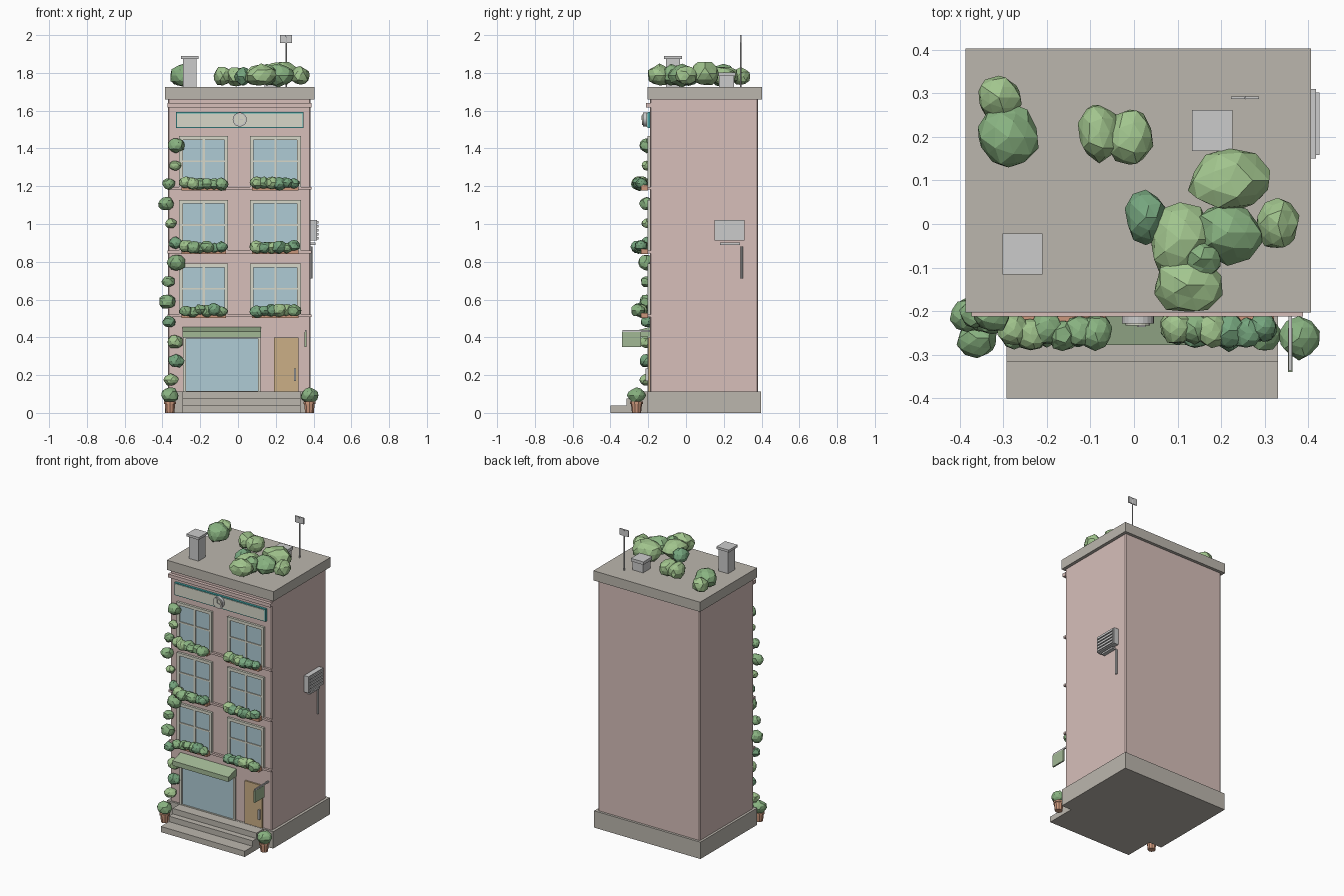
import bpy, bmesh, math, random
from mathutils import Vector

random.seed(4)


def mat(name, col):
    m = bpy.data.materials.new(name)
    m.diffuse_color = (*col, 1)
    return m


PINK = mat("pink_plaster", (0.68, 0.52, 0.49))
STONE = mat("warm_stone", (0.5, 0.47, 0.42))
CREAM = mat("cream_trim", (0.68, 0.68, 0.58))
GLASS = mat("glass", (0.43, 0.6, 0.66))
TAN = mat("door_wood", (0.6, 0.43, 0.24))
TEAL = mat("teal", (0.07, 0.42, 0.42))
CLAY = mat("terracotta", (0.6, 0.31, 0.2))
AWNING = mat("pale_green", (0.36, 0.48, 0.3))
LEAVES = [mat("leaf_light", (0.36, 0.56, 0.27)), mat("leaf_mid", (0.25, 0.45, 0.22)),
          mat("leaf_dark", (0.18, 0.38, 0.21))]


def finish(name, bm, m=None):
    me = bpy.data.meshes.new(name)
    bmesh.ops.recalc_face_normals(bm, faces=bm.faces)
    bm.to_mesh(me)
    bm.free()
    o = bpy.data.objects.new(name, me)
    bpy.context.collection.objects.link(o)
    if m:
        me.materials.append(m)
    return o


def box(name, x0, x1, y0, y1, z0, z1, m=None, bevel=0):
    bm = bmesh.new()
    bmesh.ops.create_cube(bm, size=1)
    for v in bm.verts:
        v.co = Vector((x0 if v.co.x < 0 else x1, y0 if v.co.y < 0 else y1, z0 if v.co.z < 0 else z1))
    o = finish(name, bm, m)
    if bevel:
        b = o.modifiers.new("bevel", 'BEVEL')
        b.width, b.segments = bevel, 1
    return o


def cyl(name, c, r0, r1, h, m=None, n=10, facing_front=False):
    bm = bmesh.new()
    bmesh.ops.create_cone(bm, cap_ends=True, segments=n, radius1=r0, radius2=r1, depth=h)
    o = finish(name, bm, m)
    o.location = c
    if facing_front:
        o.rotation_euler.x = math.pi / 2
    return o


def extrude_x(name, profile, x0, x1, m=None):
    bm = bmesh.new()
    f = bm.faces.new([bm.verts.new((x0, y, z)) for y, z in profile])
    new = bmesh.ops.extrude_face_region(bm, geom=[f])["geom"]
    for v in new:
        if isinstance(v, bmesh.types.BMVert):
            v.co.x = x1
    return finish(name, bm, m)


def bush(name, c, r, m=None):
    # faceted, lumpy foliage clump
    bm = bmesh.new()
    bmesh.ops.create_icosphere(bm, subdivisions=2, radius=1)
    for v in bm.verts:
        k = random.uniform(0.87, 1.09)
        v.co = Vector([a * k * s for a, s in zip(v.co, r)])
    o = finish(name, bm, m or random.choice(LEAVES))
    o.location = c
    return o


def frame(name, x0, x1, z0, z1, t, y0, y1, m):
    box(name + "_left", x0, x0 + t, y0, y1, z0, z1, m)
    box(name + "_right", x1 - t, x1, y0, y1, z0, z1, m)
    box(name + "_top", x0 + t, x1 - t, y0, y1, z1 - t, z1, m)
    box(name + "_bottom", x0 + t, x1 - t, y0, y1, z0, z0 + t, m)


# main volume
box("walls", -0.37, 0.385, -0.19, 0.382, 0.05, 1.7, PINK, 0.006)
box("plinth", -0.386, 0.403, -0.203, 0.398, 0, 0.113, STONE)
box("roof_slab", -0.386, 0.406, -0.203, 0.402, 1.66, 1.725, STONE)
extrude_x("front_steps", [(-0.19, 0), (-0.4, 0), (-0.4, 0.038), (-0.315, 0.038), (-0.315, 0.075),
                          (-0.275, 0.075), (-0.275, 0.112), (-0.19, 0.112)], -0.293, 0.33, STONE)

# floor bands and cornice
for i, z in enumerate((0.515, 0.852, 1.19)):
    box(f"floor_band_{i}", -0.373, 0.388, -0.205, -0.185, z - 0.007, z + 0.007, PINK)
box("cornice_band", -0.373, 0.388, -0.212, -0.185, 1.617, 1.64, PINK)

# upper windows with planted boxes
for row, zb in enumerate((0.51, 0.848, 1.186)):
    for side, (x0, x1) in enumerate(((-0.312, -0.052), (0.063, 0.333))):
        n = f"window_{row}_{side}"
        xm, z1 = (x0 + x1) / 2, zb + 0.28
        box(n + "_glass", x0 + 0.01, x1 - 0.01, -0.196, -0.185, zb + 0.01, z1 - 0.01, GLASS)
        frame(n + "_frame", x0, x1, zb, z1, 0.02, -0.205, -0.185, CREAM)
        box(n + "_mullion", xm - 0.006, xm + 0.006, -0.202, -0.19, zb + 0.02, z1 - 0.02, CREAM)
        box(n + "_rail", x0 + 0.02, x1 - 0.02, -0.201, -0.19, zb + 0.142, zb + 0.151, CREAM)
        a, b = x0 + 0.012, x1 - 0.012
        box(n + "_planter", a, b, -0.238, -0.2, zb - 0.008, zb + 0.02, CLAY)
        for k in range(6):
            r = random.uniform(0.032, 0.042)
            bush(f"{n}_plant_{k}", (a + 0.025 + (b - a - 0.05) * k / 5, -0.245 + random.uniform(-0.01, 0.01),
                                    zb + 0.03 + random.uniform(-0.006, 0.008)), (r, r, r * 0.85))

# fascia panel with clock
box("fascia_border", -0.328, 0.348, -0.205, -0.185, 1.508, 1.592, TEAL)
box("fascia_panel", -0.322, 0.342, -0.208, -0.19, 1.514, 1.586, CREAM)
cyl("clock_case", (0.009, -0.217, 1.553), 0.037, 0.037, 0.022, None, 20, True)
cyl("clock_face", (0.009, -0.23, 1.553), 0.028, 0.028, 0.006, CREAM, 20, True)
box("clock_hand_long", 0.007, 0.011, -0.236, -0.232, 1.553, 1.575)
box("clock_hand_short", 0.009, 0.026, -0.236, -0.232, 1.551, 1.555)

# shop window, awning and door
box("shop_glass", -0.28, 0.108, -0.196, -0.185, 0.113, 0.4, GLASS)
frame("shop_frame", -0.29, 0.12, 0.1, 0.41, 0.015, -0.205, -0.185, CREAM)
extrude_x("awning", [(-0.19, 0.405), (-0.277, 0.4), (-0.277, 0.432), (-0.19, 0.455)], -0.293, 0.122, AWNING)
box("door", 0.19, 0.32, -0.2, -0.185, 0.112, 0.398, TAN)
box("door_handle", 0.296, 0.306, -0.215, -0.198, 0.17, 0.235)

# hanging board
box("hanging_bar", 0.354, 0.362, -0.336, -0.185, 0.428, 0.438)
box("hanging_board", 0.353, 0.363, -0.34, -0.238, 0.348, 0.428, AWNING)

# side vent unit with slats and pipe
box("side_unit", 0.38, 0.418, 0.15, 0.31, 0.912, 1.022)
for k in range(5):
    z = 0.918 + k * 0.021
    box(f"side_unit_slat_{k}", 0.415, 0.425, 0.158, 0.302, z, z + 0.014)
box("side_unit_bracket", 0.38, 0.41, 0.18, 0.285, 0.89, 0.901)
cyl("side_pipe", (0.388, 0.295, 0.797), 0.007, 0.007, 0.17, None, 8)

# roof fittings
box("chimney", -0.29, -0.22, -0.105, -0.032, 1.72, 1.876)
box("chimney_cap", -0.302, -0.21, -0.116, -0.022, 1.874, 1.89)
box("roof_vent", 0.14, 0.218, 0.175, 0.255, 1.72, 1.785)
box("roof_vent_lid", 0.133, 0.226, 0.168, 0.262, 1.783, 1.803)
cyl("aerial_pole", (0.255, 0.29, 1.855), 0.004, 0.004, 0.27, None, 6)
box("aerial_panel_left", 0.222, 0.253, 0.287, 0.293, 1.957, 2.0)
box("aerial_panel_right", 0.256, 0.287, 0.287, 0.293, 1.957, 2.0)

# roof garden: x, y, z, rx, ry, rz
for i, (x, y, z, rx, ry, rz) in enumerate((
        (-0.31, 0.29, 1.78, .053, .05, .048), (-0.288, 0.198, 1.785, .07, .075, .06),
        (-0.08, 0.21, 1.785, .052, .07, .052), (-0.01, 0.2, 1.78, .056, .068, .052),
        (0.027, 0.015, 1.78, .047, .062, .05), (0.105, -0.035, 1.785, .076, .085, .055),
        (0.122, -0.14, 1.787, .08, .068, .06), (0.22, 0.1, 1.797, .097, .073, .068),
        (0.215, -0.02, 1.785, .08, .07, .06), (0.33, 0, 1.785, .05, .06, .05),
        (0.153, -0.08, 1.79, .048, .05, .055))):
    bush(f"roof_shrub_{i}", (x, y, z), (rx, ry, rz))

# climbing vine on the front left corner: x, z, r
for i, (x, z, r) in enumerate((
        (-.328, 1.415, .045), (-.333, 1.31, .033), (-.365, 1.213, .035), (-.381, 1.108, .042),
        (-.355, 1.003, .03), (-.328, .9, .037), (-.328, .795, .05), (-.37, .695, .036),
        (-.376, .588, .045), (-.365, .483, .036), (-.333, .377, .042), (-.328, .275, .043),
        (-.355, .175, .04))):
    bush(f"vine_leaf_{i}", (x, -0.208, z), (r, r * 0.9, r * 0.85))

# potted shrubs beside the steps
for side, x in (("left", -0.36), ("right", 0.378)):
    cyl(f"pot_{side}", (x, -0.262, 0.027), 0.024, 0.03, 0.054, CLAY)
    cyl(f"pot_rim_{side}", (x, -0.262, 0.054), 0.034, 0.034, 0.012, CLAY)
    bush(f"pot_shrub_{side}", (x, -0.262, 0.093), (0.047, 0.047, 0.042), LEAVES[1])
